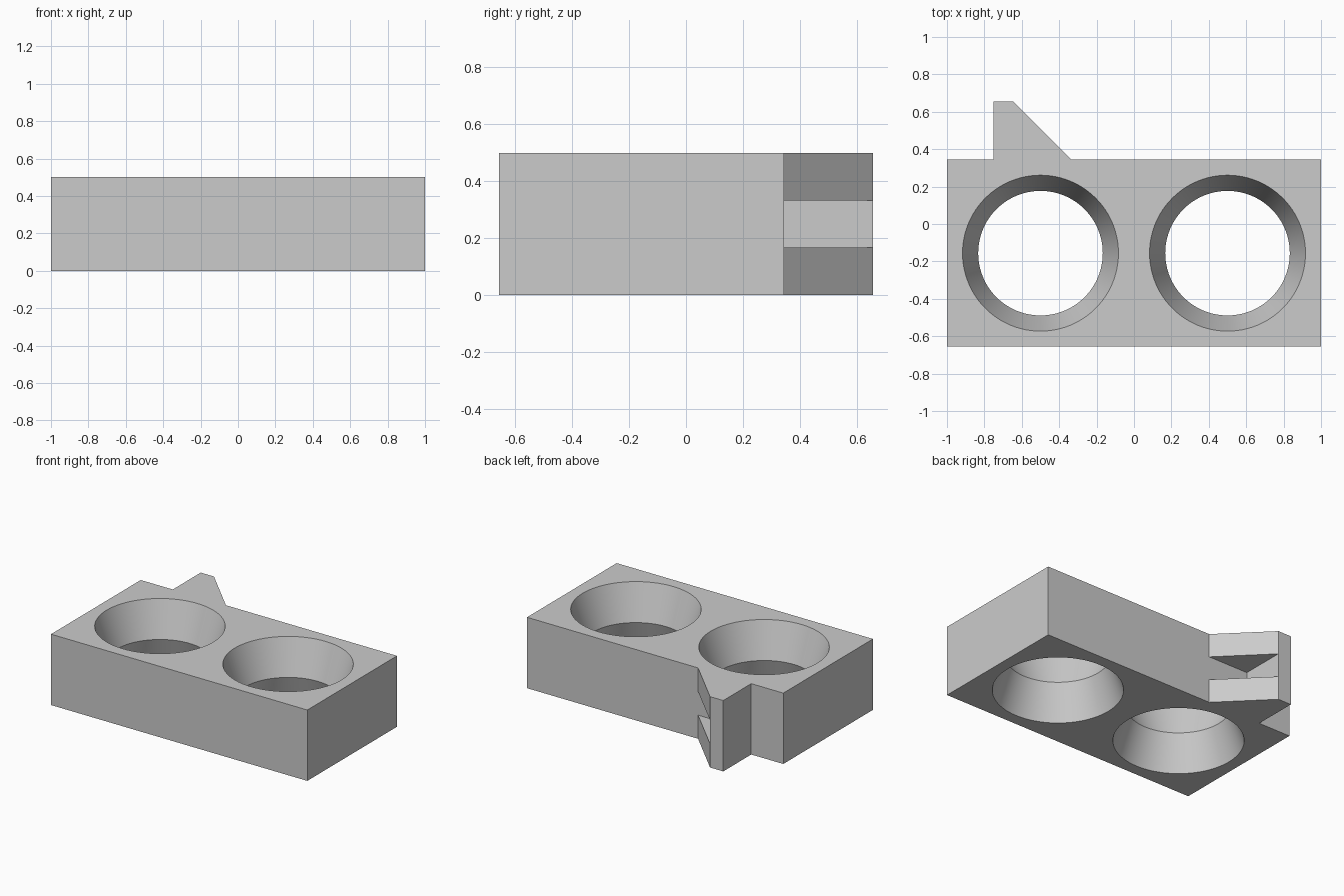
import bpy
import bmesh
import math

cube = bpy.data.objects.get("Cube")
if cube:
    bpy.data.objects.remove(cube, do_unlink=True)

HEIGHT = 0.5
FRONT, BACK, TIP = -0.656, 0.344, 0.656
TAB_OUT, TAB_IN, TAB_ROOT = -0.75, -0.647, -0.335
RIM, WAIST = 0.417, 0.333

grey = bpy.data.materials.new("light grey")
grey.use_nodes = True
colour = (0.6, 0.6, 0.6, 1)
grey.diffuse_color = colour
grey.node_tree.nodes["Principled BSDF"].inputs["Base Color"].default_value = colour


def add_object(name, bm):
    bmesh.ops.recalc_face_normals(bm, faces=bm.faces)
    mesh = bpy.data.meshes.new(name)
    bm.to_mesh(mesh)
    bm.free()
    mesh.materials.append(grey)
    obj = bpy.data.objects.new(name, mesh)
    bpy.context.collection.objects.link(obj)
    return obj


def prism(name, outline, z0, z1):
    bm = bmesh.new()
    face = bm.faces.new([bm.verts.new((x, y, z0)) for x, y in outline])
    top = bmesh.ops.extrude_face_region(bm, geom=[face])["geom"]
    verts = [g for g in top if isinstance(g, bmesh.types.BMVert)]
    bmesh.ops.translate(bm, verts=verts, vec=(0, 0, z1 - z0))
    return add_object(name, bm)


def hourglass(name, x, y, sides=96):
    # Extend both cones past the block along the same slope
    extra = 0.1
    flare = RIM + (RIM - WAIST) * extra / (HEIGHT / 2)
    bm = bmesh.new()
    rings = []
    for r, z in ((flare, -extra), (WAIST, HEIGHT / 2), (flare, HEIGHT + extra)):
        angles = [2 * math.pi * i / sides for i in range(sides)]
        rings.append([bm.verts.new((x + r * math.cos(a), y + r * math.sin(a), z))
                      for a in angles])
    for low, high in zip(rings, rings[1:]):
        for i in range(sides):
            j = (i + 1) % sides
            bm.faces.new((low[i], low[j], high[j], high[i]))
    bm.faces.new(rings[0])
    bm.faces.new(rings[-1])
    return add_object(name, bm)


# Block with the wedge-shaped tab on its back
body = prism("holder_block", [
    (-1, FRONT), (1, FRONT), (1, BACK), (TAB_ROOT, BACK),
    (TAB_IN, TIP), (TAB_OUT, TIP), (TAB_OUT, BACK), (-1, BACK)], 0, HEIGHT)

# Cutters for the two waisted holes and the slot in the tab
mid_y = (FRONT + BACK) / 2
cutters = [hourglass("hole_cutter", x, mid_y) for x in (-0.5, 0.5)]
cutters.append(prism("slot_cutter", [
    (TAB_IN, BACK), (0, BACK), (0, TIP + 0.1), (TAB_IN, TIP + 0.1)],
    HEIGHT / 3, HEIGHT * 2 / 3))

bpy.ops.object.select_all(action="DESELECT")
body.select_set(True)
bpy.context.view_layer.objects.active = body
for cutter in cutters:
    cutter.hide_render = True
    mod = body.modifiers.new("cut", "BOOLEAN")
    mod.operation = "DIFFERENCE"
    mod.solver = "EXACT"
    mod.object = cutter
    bpy.ops.object.modifier_apply(modifier=mod.name)
    bpy.data.objects.remove(cutter, do_unlink=True)

# Smooth hole walls, crisp rims and corners
bpy.ops.object.shade_smooth_by_angle(angle=math.radians(25))
